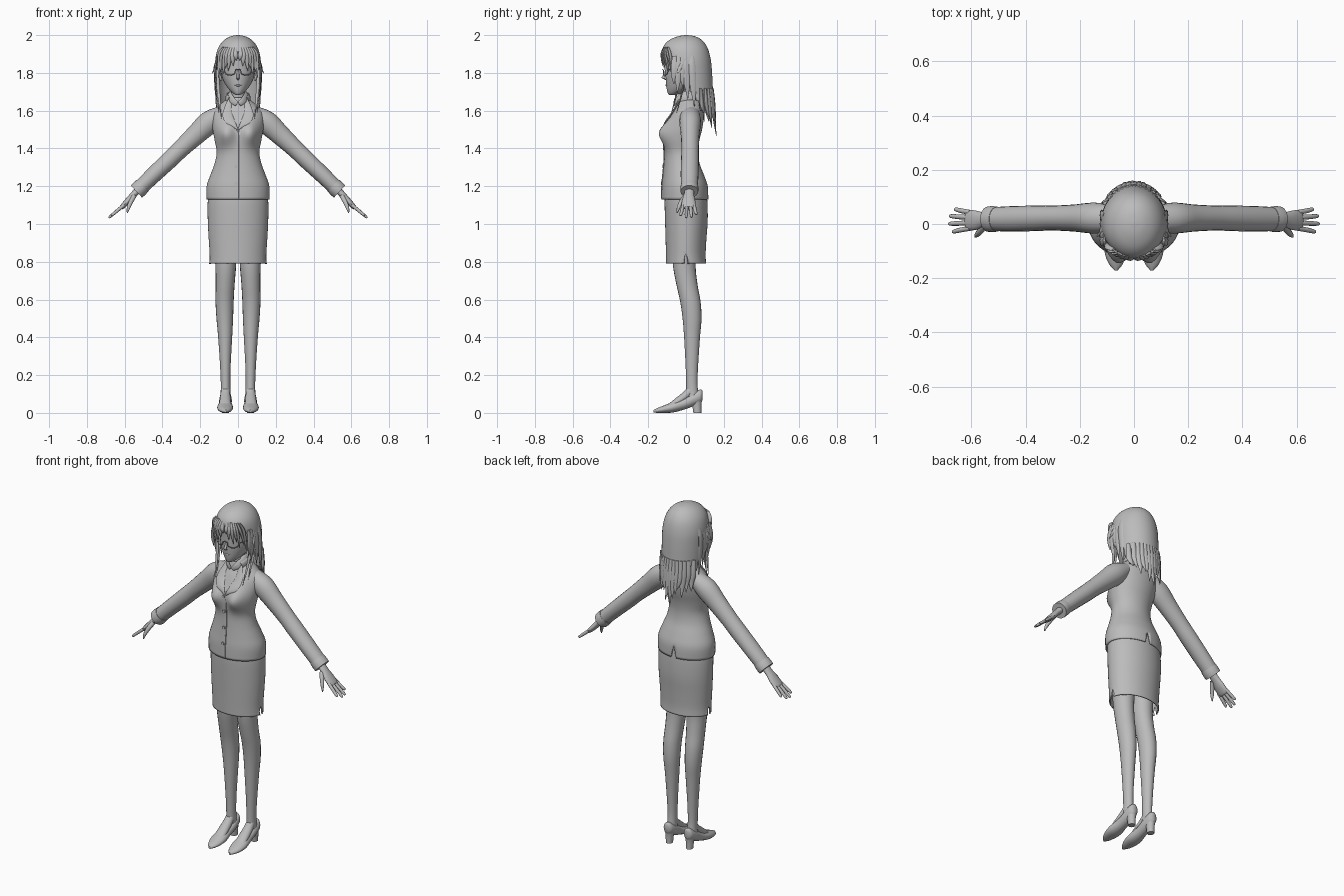
import bpy, bmesh, math, random
from mathutils import Vector
from mathutils.bvhtree import BVHTree

random.seed(4)
GREY = bpy.data.materials.new("plain_grey")
GREY.diffuse_color = (0.5, 0.5, 0.5, 1)


def catmull(a, b, c, d, t):
    return [0.5 * (2*q + (r-p)*t + (2*p-5*q+4*r-s)*t*t + (3*q-p-3*r+s)*t**3)
            for p, q, r, s in zip(a, b, c, d)]


def loft(name, secs, ref=(1, 0, 0), axis=None, sides=16, steps=4, caps=True, mirror=False, solid=0):
    """Smooth tube through sections (x, y, z, radius along ref, radius across)."""
    rings = []
    for i in range(len(secs) - 1):
        quad = secs[max(i-1, 0)], secs[i], secs[i+1], secs[min(i+2, len(secs)-1)]
        rings += [catmull(*quad, k / steps) for k in range(steps)]
    rings.append(list(secs[-1]))
    bm = bmesh.new()
    grid = []
    for i, r in enumerate(rings):
        c = Vector(r[:3])
        t = Vector(axis) if axis else Vector(rings[min(i+1, len(rings)-1)][:3]) - Vector(rings[max(i-1, 0)][:3])
        t.normalize()
        u = Vector(ref)
        u = (u - t * u.dot(t)).normalized()
        v = t.cross(u)
        ru, rv = max(r[3], 0.0008), max(r[4], 0.0008)
        grid.append([bm.verts.new(c + u * ru * math.cos(2*math.pi*j/sides) + v * rv * math.sin(2*math.pi*j/sides))
                     for j in range(sides)])
    for a, b in zip(grid, grid[1:]):
        for j in range(sides):
            k = (j + 1) % sides
            bm.faces.new((a[j], a[k], b[k], b[j]))
    if caps:
        bm.faces.new(grid[0][::-1])
        bm.faces.new(grid[-1])
    bmesh.ops.recalc_face_normals(bm, faces=bm.faces)
    return finish(name, bm, mirror, solid)


def finish(name, bm, mirror=False, solid=0):
    me = bpy.data.meshes.new(name)
    bm.to_mesh(me)
    bm.free()
    me.materials.append(GREY)
    ob = bpy.data.objects.new(name, me)
    bpy.context.collection.objects.link(ob)
    me.shade_smooth()
    me.set_sharp_from_angle(angle=math.radians(50))
    if mirror:
        ob.modifiers.new("mirror", 'MIRROR')
    if solid:
        ob.modifiers.new("thickness", 'SOLIDIFY').thickness = solid
    return ob


def body(rows):
    """Rows of height, half width, front y, back y."""
    return [(0, (f+b)/2, z, w, (b-f)/2) for z, w, f, b in rows]


def edit(ob, action):
    bm = bmesh.new()
    bm.from_mesh(ob.data)
    action(bm)
    bm.to_mesh(ob.data)
    bm.free()


def notch(ob, axis, pick, hem, height, width):
    """Open a pointed slit upward from a hem."""
    def act(bm):
        es = [e for e in bm.edges if all(pick(v.co) and v.co.z < hem + height for v in e.verts)
              and abs(e.verts[0].co.z - e.verts[1].co.z) > 0.001]
        mids = {v.co.copy().freeze() for e in es for v in e.verts}
        line = sum(m[axis] for m in mids) / max(len(mids), 1)
        bmesh.ops.split_edges(bm, edges=es)
        for v in [v for v in bm.verts if v.co.copy().freeze() in mids and len(v.link_faces) < 3]:
            mean = sum(f.calc_center_median()[axis] for f in v.link_faces) / len(v.link_faces)
            v.co[axis] += math.copysign(width * max(0, 1 - (v.co.z - hem) / height), mean - line)
    edit(ob, act)


# Jacket body with bust and back vent
jacket = loft("jacket", body([
    (1.13, .166, -.13, .118), (1.20, .166, -.128, .115), (1.26, .146, -.122, .095), (1.32, .124, -.117, .072),
    (1.38, .113, -.114, .064), (1.44, .123, -.114, .07), (1.50, .134, -.11, .085), (1.56, .14, -.09, .094),
    (1.60, .128, -.072, .094), (1.635, .092, -.052, .085), (1.67, .048, -.042, .06)]),
    axis=(0, 0, 1), sides=48, caps=False)


def bust(bm):
    for v in bm.verts:
        if v.co.y < 0:
            v.co.y -= .044 * math.exp(-((abs(v.co.x)-.066)/.045)**2 - ((v.co.z-1.48)/.06)**2)


edit(jacket, bust)
TREE = BVHTree.FromPolygons([v.co.copy() for v in jacket.data.vertices],
                            [tuple(p.vertices) for p in jacket.data.polygons])
notch(jacket, 0, lambda c: abs(c.x) < .002 and c.y > 0, 1.13, .08, .018)
jacket.modifiers.new("thickness", 'SOLIDIFY').thickness = .008


def on_front(x, z, lift=.003):
    hit = TREE.ray_cast(Vector((x, -1, z)), Vector((0, 1, 0)))[0]
    return (x, (hit.y if hit else -.045) - lift, z)


# Lapels, collar, front seam, pocket flaps and buttons
loft("lapel", [(*on_front(x, z), w, .005) for x, z, w in
     [(.042, 1.655, .012), (.052, 1.62, .018), (.056, 1.58, .026), (.045, 1.55, .026), (.022, 1.525, .014), (.002, 1.50, .003)]],
     mirror=True)
loft("jacket_collar", [(.048, -.035, 1.655, .006, .018), (.06, 0, 1.668, .006, .02),
     (.05, .045, 1.68, .006, .022), (0, .068, 1.685, .006, .022)], ref=(.7, .3, .2), mirror=True)
loft("shirt_collar", [(.006, -.062, 1.635, .004, .012), (.03, -.052, 1.655, .005, .018),
     (.047, -.01, 1.685, .005, .018), (.035, .035, 1.695, .005, .016), (0, .05, 1.698, .005, .015)],
     ref=(.6, -.4, .3), mirror=True)
loft("front_seam", [(*on_front(.006, z, .001), .003, .003) for z in (1.51, 1.44, 1.37, 1.3, 1.22, 1.135)], sides=8)
for z in (1.49, 1.40, 1.305, 1.215):
    x, y, _ = on_front(-.01, z)
    loft("button", [(x, y+.004, z, .009, .009), (x, y-.003, z, .009, .009)], axis=(0, -1, 0), steps=1)

# Skirt with side slits
skirt = loft("skirt", body([(1.19, .15, -.108, .105), (1.12, .16, -.113, .113), (1.02, .16, -.111, .115),
             (.92, .155, -.108, .108), (.84, .15, -.106, .104), (.79, .15, -.105, .106)]),
             axis=(0, 0, 1), sides=48, caps=False)
for s in (-1, 1):
    notch(skirt, 1, lambda c: c.x * s > .145 and abs(c.y) < .0048, .79, .065, .016)
skirt.modifiers.new("thickness", 'SOLIDIFY').thickness = .006

# Legs
loft("leg", [(.066, -.01, .92, .062, .068), (.065, -.009, .78, .055, .06), (.068, .005, .68, .05, .056),
     (.071, .023, .59, .048, .054), (.07, .032, .5, .044, .05), (.068, .032, .4, .037, .042),
     (.067, .031, .25, .028, .033), (.066, .031, .15, .025, .03), (.066, .035, .08, .027, .034)],
     axis=(0, 0, 1), sides=20, mirror=True)
loft("instep", [(.066, .035, .135, .022, .022), (.067, .005, .098, .026, .022),
     (.068, -.045, .06, .03, .02), (.068, -.085, .035, .032, .014)], mirror=True)

# Heeled shoes
loft("shoe", [(.066, .088, .092, .012, .024), (.066, .075, .088, .027, .036), (.066, .035, .07, .033, .036),
     (.067, -.015, .047, .034, .031), (.068, -.07, .03, .042, .028), (.068, -.115, .02, .038, .02),
     (.067, -.15, .013, .024, .013), (.066, -.171, .009, .006, .007)], axis=(0, -1, 0), mirror=True)
loft("shoe_heel", [(.066, .055, .08, .028, .032), (.066, .057, .045, .022, .025), (.066, .06, 0, .019, .021)],
     axis=(0, 0, -1), mirror=True)

# Sleeves and cuffs
loft("sleeve", [(.085, .022, 1.585, .05, .042), (.15, .022, 1.54, .057, .06), (.22, .022, 1.475, .05, .054),
     (.30, .022, 1.40, .046, .047), (.36, .021, 1.342, .047, .046), (.45, .019, 1.257, .047, .043),
     (.535, .018, 1.175, .043, .04)], ref=(0, 1, 0), sides=20, mirror=True)
loft("cuff", [(.505, .018, 1.204, .046, .043), (.522, .018, 1.187, .048, .045), (.538, .018, 1.172, .047, .044)],
     ref=(0, 1, 0), sides=20, mirror=True)

# Hands
loft("palm", [(.52, .018, 1.19, .025, .02), (.555, .016, 1.153, .027, .017), (.585, .014, 1.12, .036, .016),
     (.612, .014, 1.092, .037, .013), (.62, .014, 1.085, .03, .009)], ref=(0, 1, 0), mirror=True)
for y, tip, reach in ((-.016, -.028, .06), (.004, .001, .074), (.024, .029, .071), (.043, .054, .052)):
    loft("finger", [(.605, y, 1.099, .009, .009), (.61 + reach*.5, (y+tip)/2, 1.092 - reach*.37, .009, .009),
         (.61 + reach*.93, tip, 1.092 - reach*.74, .007, .007), (.61 + reach, tip, 1.092 - reach*.8, .002, .002)],
         ref=(0, 1, 0), sides=10, mirror=True)
loft("thumb", [(.55, -.004, 1.148, .012, .013), (.568, -.026, 1.115, .012, .012), (.58, -.04, 1.085, .009, .009),
     (.586, -.047, 1.058, .003, .003)], ref=(0, 1, 0), sides=10, mirror=True)

# Neck, head and face
loft("neck", [(0, .02, 1.62, .05, .05), (0, .012, 1.68, .04, .042), (0, .01, 1.76, .042, .045)], axis=(0, 0, 1))
loft("head", body([(1.683, .01, -.088, -.055), (1.69, .024, -.095, -.03), (1.71, .046, -.101, .02), (1.74, .068, -.105, .07),
     (1.78, .085, -.108, .1), (1.83, .094, -.109, .115), (1.89, .096, -.108, .115), (1.95, .07, -.08, .08)]),
     axis=(0, 0, 1), sides=32)
loft("nose", [(0, -.104, 1.82, .004, .004), (0, -.113, 1.79, .007, .008), (0, -.121, 1.774, .007, .008),
     (0, -.106, 1.763, .006, .003)], axis=(0, 0, -1), sides=10)
loft("lips", [(-.018, -.099, 1.733, .003, .003), (0, -.106, 1.734, .005, .004), (.018, -.099, 1.733, .003, .003)],
     ref=(0, 0, 1), sides=8)
loft("ear", [(.088, .01, 1.76, .006, .006), (.098, .015, 1.79, .008, .018), (.098, .018, 1.82, .007, .016)], mirror=True)

# Half-rim glasses
loft("glasses_rim", [(x, y, z, .0025, .0025) for x, y, z in
     [(.014, -.12, 1.815), (.018, -.12, 1.797), (.038, -.116, 1.789), (.062, -.103, 1.793), (.077, -.09, 1.818)]],
     ref=(0, 1, .1), sides=8, mirror=True)
loft("glasses_bridge", [(-.014, -.12, 1.815, .0025, .0025), (0, -.124, 1.819, .0025, .0025),
     (.014, -.12, 1.815, .0025, .0025)], ref=(0, 1, 0), sides=8)
loft("glasses_arm", [(.077, -.09, 1.818, .0025, .0025), (.099, -.04, 1.82, .0025, .0025),
     (.104, .015, 1.818, .0025, .0025)], ref=(0, 0, 1), sides=8, mirror=True)

# Hair shell, open around the face
hair = loft("hair", body([
    (2.0, .004, .0, .008), (1.993, .04, -.045, .05), (1.97, .078, -.094, .088), (1.93, .106, -.124, .115),
    (1.87, .12, -.126, .131), (1.80, .121, -.12, .138), (1.72, .119, -.11, .142), (1.65, .114, -.1, .146),
    (1.59, .104, -.08, .15)]), axis=(0, 0, 1), sides=48)


def open_face(bm):
    gone = []
    for f in bm.faces:
        c = f.calc_center_median()
        bangs = 1.905 - .35 * abs(c.x)
        if len(f.verts) > 4 and c.z < 1.9 or c.z < bangs and c.y < -.05 + (1.9 - c.z) * .45:
            gone.append(f)
    bmesh.ops.delete(bm, geom=gone, context='FACES')


edit(hair, open_face)
hair.modifiers.new("thickness", 'SOLIDIFY').thickness = .01


def lock(name, pts, width, thick=.007, mirror=True, ref=(1, 0, 0)):
    size = (.6, 1, .8, .05)
    loft(name, [(*p, width*s, thick*s) for p, s in zip(pts, size)], ref=ref, sides=8, mirror=mirror)


# Fringe locks sweeping from the parting
def fringe_y(x):
    return -.127 * math.sqrt(max(0, 1 - (x / .125)**2))


for x0, x1, z in ((.014, .008, 1.865), (.028, .026, 1.835), (.042, .052, 1.81), (.056, .066, 1.825),
                  (.068, .08, 1.79), (.082, .096, 1.80), (.095, .103, 1.77)):
    lock("fringe_lock", [(x0*.8, fringe_y(x0*.8)*.93, 1.935), (x0, fringe_y(x0)-.002, 1.90),
         ((x0+x1)/2, fringe_y(x1)-.002, (1.90+z)/2), (x1, fringe_y(x1)+.002, z)], .013,
         ref=(1, -x0*5, 0))

# Side locks in front of the ears, flicked tips and long thin strands
for y, tip, z in ((-.06, -.065, 1.74), (-.04, -.045, 1.70), (-.02, -.015, 1.72), (0, .01, 1.66), (.03, .045, 1.62)):
    lock("side_lock", [(.11, y, 1.89), (.119, y, 1.83), (.119, (y+tip)/2, (1.83+z)/2), (.113, tip, z)], .02,
         ref=(0, 1, 0))
lock("flick", [(.115, -.02, 1.86), (.12, -.025, 1.84), (.125, -.035, 1.82), (.138, -.045, 1.795)], .012, ref=(0, 1, 0))
lock("long_strand", [(.108, -.03, 1.84), (.107, -.04, 1.76), (.1, -.055, 1.67), (.088, -.085, 1.56)], .009, .005)
lock("thin_strand", [(.11, -.01, 1.8), (.112, -.015, 1.73), (.105, -.03, 1.66), (.102, -.05, 1.59)], .007, .005)

# Back hair ending in points
for i in range(13):
    x = -.102 + .017 * i
    y = .02 + .125 * math.sqrt(1 - (x / .118)**2)
    z = 1.46 + .7 * abs(x) + random.uniform(-.005, .06)
    lock("back_lock", [(x*1.03, y-.005, 1.72), (x, y, 1.64), (x*.95, y+.006, (1.64+z)/2),
         (x*.93 + random.uniform(-.01, .01), y+.015, z)], .018, .01, mirror=False, ref=(1, -x*5, 0))
